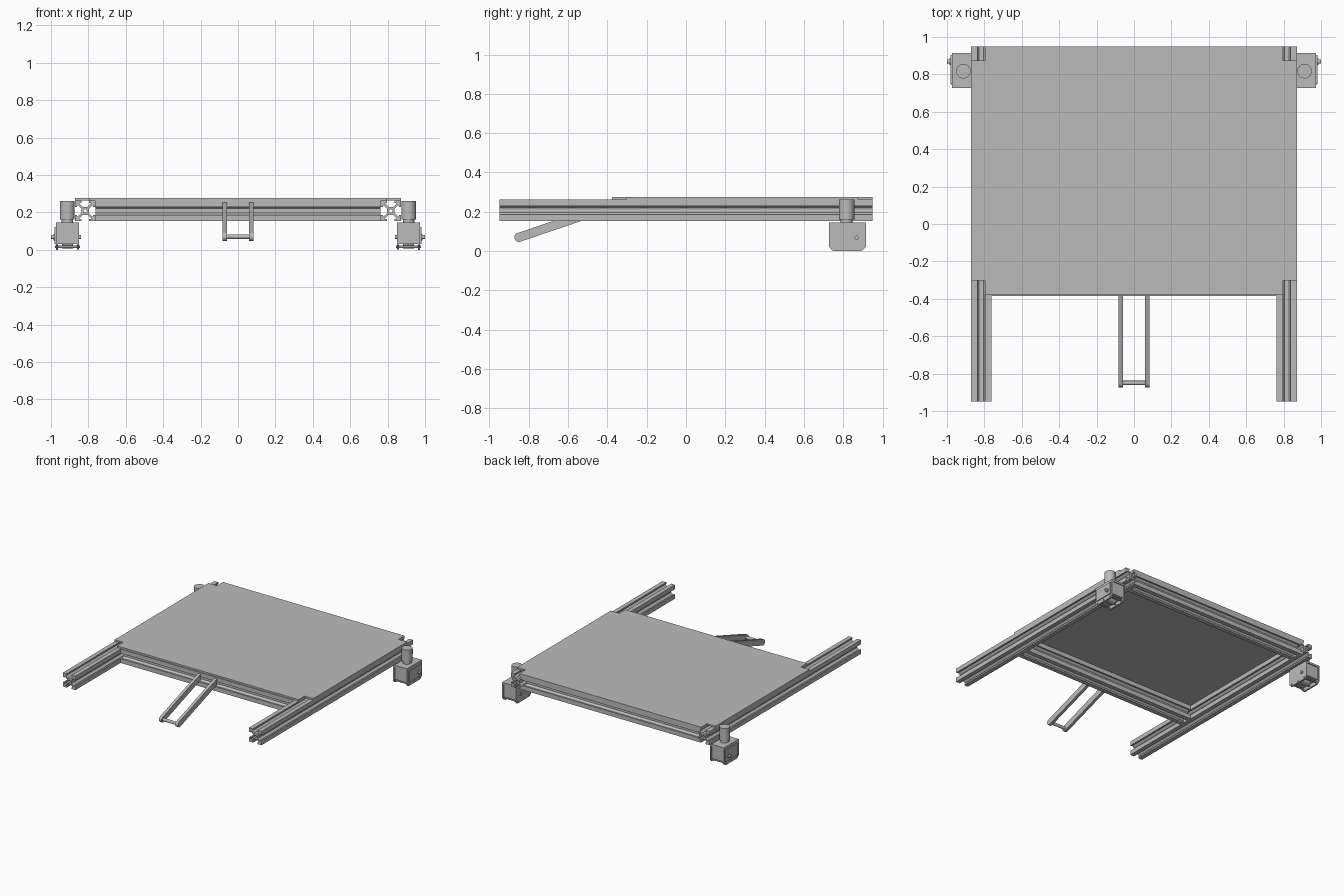
import bpy, bmesh, math
from mathutils import Matrix

if "Cube" in bpy.data.objects:
    bpy.data.objects.remove(bpy.data.objects["Cube"])

metal = bpy.data.materials.new("grey_metal")
metal.diffuse_color = (0.5, 0.5, 0.5, 1)
metal.use_nodes = True
metal.node_tree.nodes["Principled BSDF"].inputs["Base Color"].default_value = metal.diffuse_color

# local profile plane -> world, by extrusion axis
AXES = {
    "X": Matrix(((0, 0, 1, 0), (1, 0, 0, 0), (0, 1, 0, 0), (0, 0, 0, 1))),   # profile (y, z)
    "Y": Matrix(((1, 0, 0, 0), (0, 0, -1, 0), (0, 1, 0, 0), (0, 0, 0, 1))),  # profile (x, z)
    "Z": Matrix.Identity(4),                                                # profile (x, y)
}


def prism(name, loops, axis, lo, hi):
    """Extrude closed outlines (later loops are holes) along an axis."""
    cu = bpy.data.curves.new(name, "CURVE")
    cu.dimensions, cu.fill_mode, cu.extrude = "2D", "BOTH", (hi - lo) / 2
    for loop in loops:
        sp = cu.splines.new("POLY")
        sp.points.add(len(loop) - 1)
        for p, (u, v) in zip(sp.points, loop):
            p.co = (u, v, 0, 1)
        sp.use_cyclic_u = True
    tmp = bpy.data.objects.new(name + "_outline", cu)
    me = bpy.data.meshes.new_from_object(tmp)
    bpy.data.objects.remove(tmp)
    me.transform(AXES[axis])
    shift = [0, 0, 0]
    shift["XYZ".index(axis)] = (lo + hi) / 2
    me.transform(Matrix.Translation(shift))
    bm = bmesh.new()
    bm.from_mesh(me)
    bmesh.ops.remove_doubles(bm, verts=bm.verts, dist=1e-5)
    bmesh.ops.recalc_face_normals(bm, faces=bm.faces)
    for f in bm.faces:
        f.smooth = False
    bm.to_mesh(me)
    bm.free()
    me.materials.clear()
    me.materials.append(metal)
    ob = bpy.data.objects.new(name, me)
    bpy.context.collection.objects.link(ob)
    return ob


def box(name, x, y, z):
    x = sorted(x)
    return prism(name, [[(x[0], y[0]), (x[1], y[0]), (x[1], y[1]), (x[0], y[1])]], "Z", *z)


def cyl(name, center, r, length, axis="Z", sides=32):
    rot = {"X": (0, math.pi / 2, 0), "Y": (math.pi / 2, 0, 0), "Z": (0, 0, 0)}[axis]
    bpy.ops.mesh.primitive_cylinder_add(vertices=sides, radius=r, depth=length,
                                        location=center, rotation=rot)
    ob = bpy.context.object
    ob.name = name
    ob.data.materials.append(metal)
    bpy.ops.object.shade_smooth_by_angle(angle=math.radians(35))
    return ob


def circle(cx, cy, r, n=16):
    return [(cx + r * math.cos(2 * math.pi * i / n), cy + r * math.sin(2 * math.pi * i / n))
            for i in range(n)]


def t_slot(cx, cy):
    """Slotted extrusion section: one quarter, turned four times, plus a centre bore."""
    h = 0.055
    quarter = [(0.021, 0.012), (0.039, 0.030), (0.043, 0.030), (0.043, 0.021), (h, 0.021),
               (h, h), (0.021, h), (0.021, 0.043), (0.030, 0.043), (0.030, 0.039), (0.012, 0.021)]
    outline = []
    for k in range(4):
        c, s = round(math.cos(k * math.pi / 2)), round(math.sin(k * math.pi / 2))
        outline += [(cx + c * u - s * v, cy + s * u + c * v) for u, v in quarter]
    return [outline, circle(cx, cy, 0.009)]


RZ = 0.208   # rail centre height
RX = 0.817   # side rail centre

# frame rails
for side, sx in (("left", -1), ("right", 1)):
    prism(side + "_side_rail", t_slot(sx * RX, RZ), "Y", -0.95, 0.95)
for name, y in (("front", -0.329), ("back", 0.895)):
    prism(name + "_cross_rail", t_slot(y, RZ), "X", -0.762, 0.762)

# top plate with notched corners
X, N, F, B, D = 0.872, 0.797, -0.377, 0.95, 0.075
half = [(N, F), (N, F + D), (X, F + D), (X, B - D), (N, B - D), (N, B)]
prism("top_plate", [half + [(-x, y) for x, y in reversed(half)]], "Z", 0.263, 0.276)

# sloping front handle: two arms with rounded ends and a grip bar
ang, r, hy, hz, ye = math.radians(18.7), 0.023, -0.85, 0.07, -0.384
arc = [(hy + r * math.cos(ang + math.pi / 2 + math.pi * i / 10),
        hz + r * math.sin(ang + math.pi / 2 + math.pi * i / 10)) for i in range(11)]
end = [(ye, y0z + (ye - y0) * math.tan(ang)) for y0, y0z in (arc[-1], arc[0])]
for side, sx in (("left", -1), ("right", 1)):
    a, b = sorted((sx * 0.06, sx * 0.083))
    prism(side + "_handle_arm", [arc + end], "X", a, b)
cyl("handle_grip", (0, hy, hz), 0.012, 0.13, "X", 24)

# drive units at both back corners
for side, sx in (("left", -1), ("right", 1)):
    n = side + "_drive_"
    # chamfered side plates
    plate = [(0.728, 0.145), (0.728, 0.022), (0.745, 0.003), (0.897, 0.003),
             (0.915, 0.022), (0.915, 0.145)]
    for tag, x0, x1 in (("inner_plate", 0.85, 0.862), ("outer_plate", 0.962, 0.974)):
        prism(n + tag, [plate], "X", *sorted((sx * x0, sx * x1)))
    # gearbox body, lid and outer cover
    box(n + "gearbox", (sx * 0.862, sx * 0.962), (0.735, 0.908), (0.03, 0.13))
    box(n + "lid", (sx * 0.862, sx * 0.962), (0.728, 0.915), (0.13, 0.145))
    box(n + "cover", (sx * 0.974, sx * 0.981), (0.748, 0.903), (0.03, 0.122))
    # roller showing under the gearbox
    cyl(n + "roller", (sx * 0.912, 0.82, 0.045), 0.038, 0.06, "X")
    # output shaft with collar
    cyl(n + "shaft", (sx * 0.92, 0.868, 0.068), 0.011, 0.16, "X", 24)
    cyl(n + "shaft_collar", (sx * 0.981, 0.868, 0.068), 0.017, 0.01, "X", 24)
    # upright motor with neck
    cyl(n + "motor", (sx * 0.912, 0.817, 0.212), 0.039, 0.1)
    cyl(n + "motor_neck", (sx * 0.912, 0.817, 0.152), 0.031, 0.03)
    # fixing bolts along the lower edge
    for i, y in enumerate((0.752, 0.82, 0.89)):
        cyl(n + f"bolt_{i + 1}", (sx * 0.912, y, 0.016), 0.006, 0.134, "X", 12)
    # base skid, keeps the unit standing on the ground
    box(n + "foot", (sx * 0.962, sx * 0.974), (0.75, 0.89), (0.0, 0.01))
